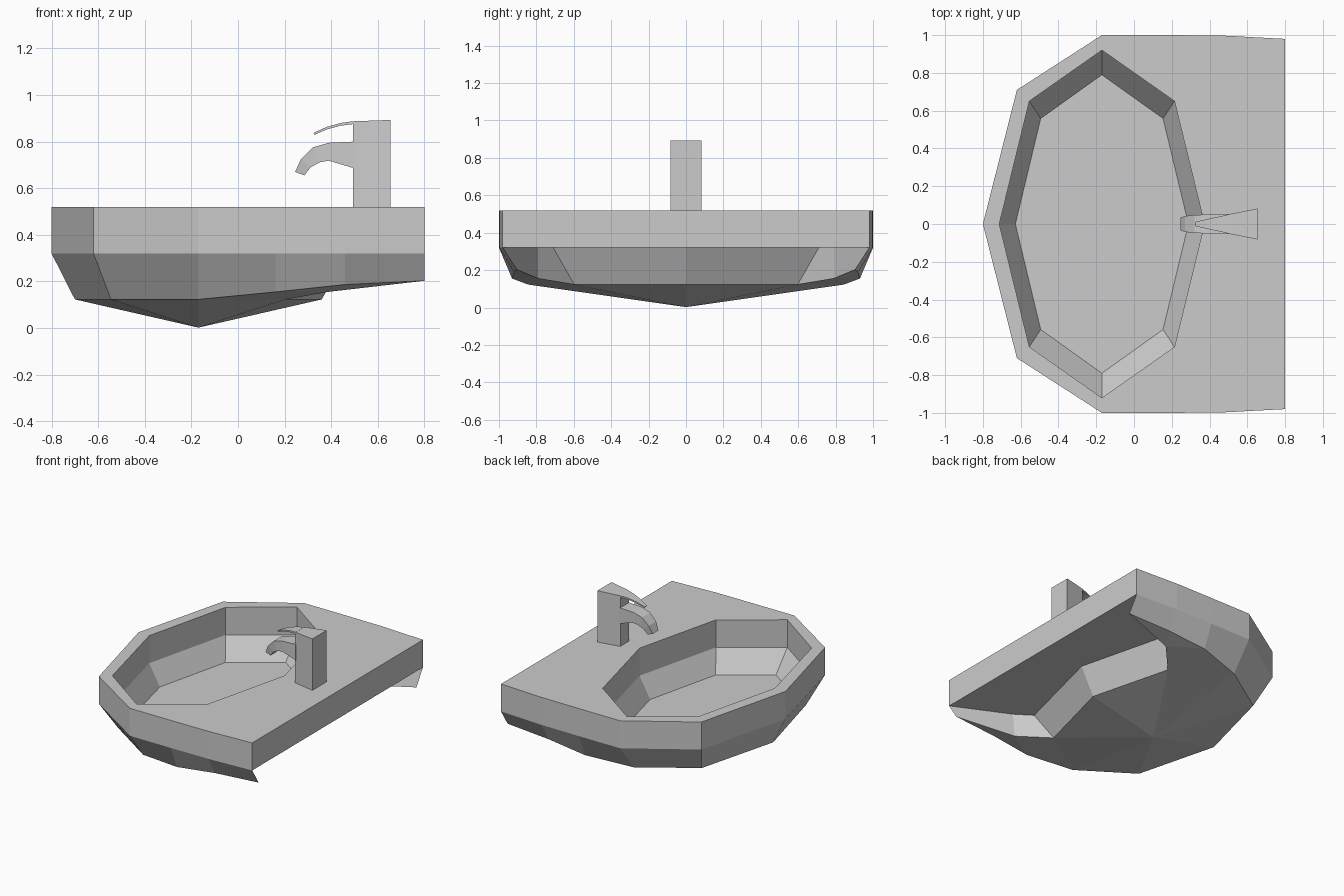
import bpy, bmesh, math

if "Cube" in bpy.data.objects:
    bpy.data.objects.remove(bpy.data.objects["Cube"])


def finish(name, bm, mirror=False):
    bmesh.ops.recalc_face_normals(bm, faces=bm.faces)
    mesh = bpy.data.meshes.new(name)
    bm.to_mesh(mesh)
    bm.free()
    ob = bpy.data.objects.new(name, mesh)
    bpy.context.collection.objects.link(ob)
    if mirror:
        mod = ob.modifiers.new("mirror", 'MIRROR')
        mod.use_axis = (False, True, False)
        mod.merge_threshold = 0.0005
    return ob


# Basin: half shell (y >= 0), mirrored to the other side
bm = bmesh.new()


def loop(points):
    return [bm.verts.new(p) for p in points]


def half_octagon(rx, ry, z):
    pts = []
    for i in range(5):
        a = math.pi * (1 - i / 4)
        y = ry * math.sin(a) if 0 < i < 4 else 0
        pts.append((-0.17 + rx * math.cos(a), y, z))
    return pts


def bridge(a, b):
    for i in range(len(a) - 1):
        bm.faces.new((a[i], a[i + 1], b[i + 1], b[i]))


outline = [(-.8, 0), (-.62, .71), (-.17, 1), (.16, 1), (.46, .998), (.8, .98), (.8, 0)]
top = loop([(x, y, .52) for x, y in outline])
mid = loop([(x, y, .32) for x, y in outline])
bowl = loop(half_octagon(.53, .845, .123))
skirt = loop([(.16, .93, .155), (.46, .92, .187), (.8, .905, .203)])
low = bowl[:3] + skirt
rim = loop(half_octagon(.543, .92, .52))
ledge = loop(half_octagon(.543, .92, .32))
floor = loop(half_octagon(.458, .79, .17))
under = loop([(.28, .71, .32), (.46, 0, .32)])
knee, knee_top = loop([(.385, .79, .155), (.40, .79, .32)])
apex = bm.verts.new((-.17, 0, .002))

# Outer walls, lower slope and basin interior
bridge(top, mid)
bridge(mid[:6], low)
bridge(rim, ledge)
bridge(ledge, floor)
bm.faces.new(floor)

# Deck around the basin
bridge(top[:4], rim[:4])
for f in ((top[3], top[4], rim[3]), (top[4], top[5], rim[3]),
          (top[5], top[6], rim[4], rim[3])):
    bm.faces.new(f)

# Bowl underside
for a, b in zip(bowl, bowl[1:]):
    bm.faces.new((a, b, apex))

# Side skirt bottom, recess walls and recessed back underside
for f in ((low[2], low[3], bowl[3]), (low[3], knee, bowl[3]),
          (low[3], low[4], knee), (low[4], low[5], knee),
          (bowl[3], bowl[4], under[1], under[0]),
          (bowl[3], knee, knee_top, under[0]),
          (knee, low[5], mid[5], knee_top),
          (mid[5], mid[6], under[1], under[0], knee_top)):
    bm.faces.new(f)
finish("sink_basin", bm, mirror=True)


# Tap parts: loft of sections (top x, top z, bottom x, bottom z, half width)
def loft(name, sections):
    bm = bmesh.new()
    rings = [[bm.verts.new(p) for p in ((tx, -w, tz), (tx, w, tz), (bx, w, bz), (bx, -w, bz))]
             for tx, tz, bx, bz, w in sections]
    for a, b in zip(rings, rings[1:]):
        for i in range(4):
            j = (i + 1) % 4
            bm.faces.new((a[i], a[j], b[j], b[i]))
    bm.faces.new(rings[0])
    bm.faces.new(rings[-1])
    return finish(name, bm)


loft("tap_body", [(.655, .893, .655, .52, .082), (.493, .887, .493, .52, .05)])
loft("tap_spout", [(.50, .80, .50, .685, .052), (.39, .795, .39, .718, .05),
                   (.32, .775, .352, .712, .048), (.27, .725, .312, .69, .042),
                   (.245, .67, .285, .655, .033)])
loft("tap_lever", [(.50, .888, .50, .876, .05), (.44, .88, .44, .868, .037),
                   (.38, .863, .38, .852, .024), (.323, .837, .328, .829, .011)])
